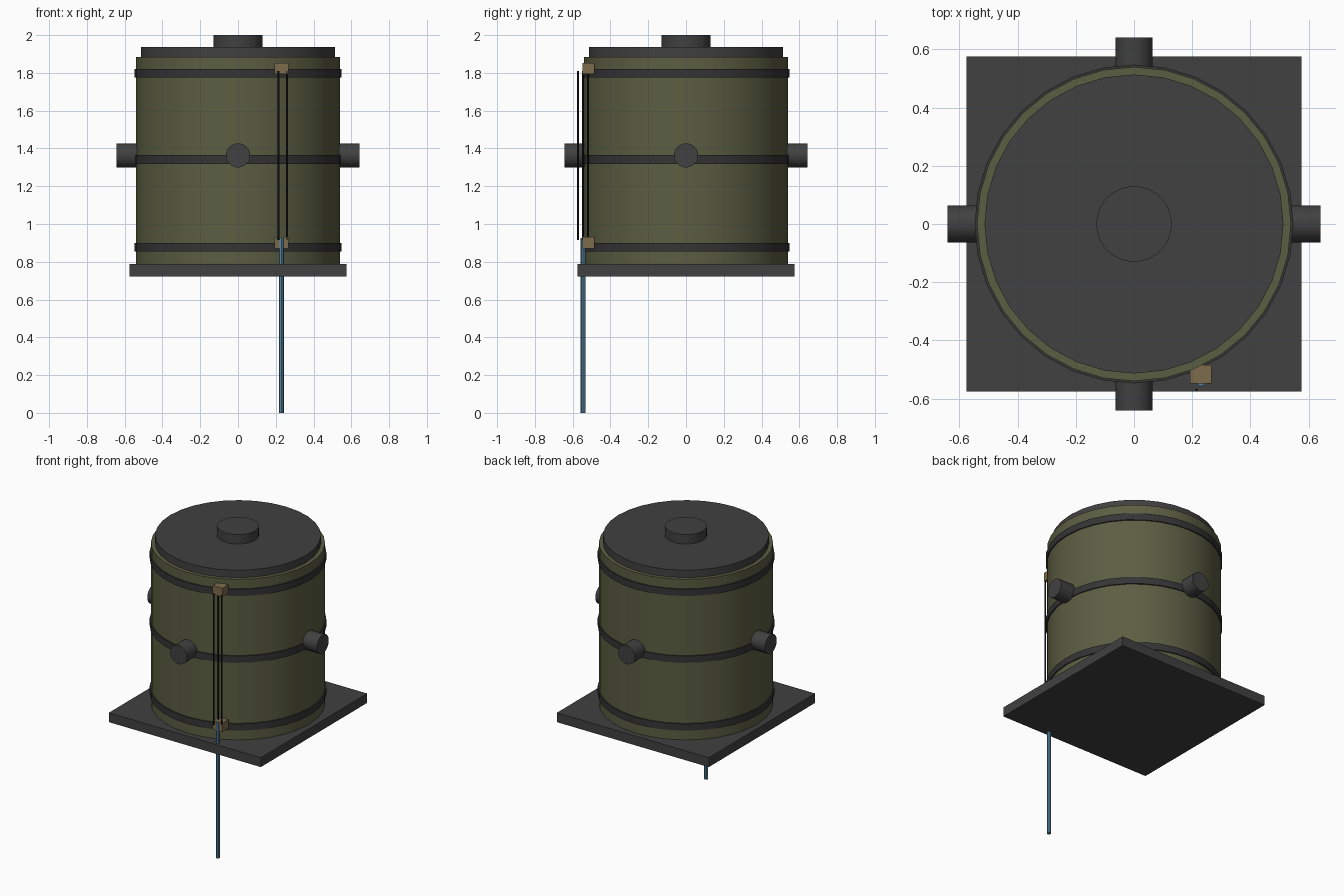
import bpy
import bmesh
import math
from mathutils import Matrix, Vector

cube = bpy.data.objects.get("Cube")
if cube:
    bpy.data.objects.remove(cube, do_unlink=True)


def material(name, *rgb):
    mat = bpy.data.materials.new(name)
    mat.use_nodes = True
    mat.diffuse_color = (*rgb, 1)
    mat.node_tree.nodes["Principled BSDF"].inputs["Base Color"].default_value = (*rgb, 1)
    return mat


OLIVE = material("olive paint", 0.105, 0.112, 0.055)
METAL = material("dark metal", 0.052, 0.052, 0.052)
BAND = material("band metal", 0.035, 0.035, 0.037)
BRASS = material("brass", 0.205, 0.15, 0.075)
WIRE = material("black wire", 0.011, 0.011, 0.012)
BLUE = material("blue rod", 0.09, 0.24, 0.36)


def finish(name, bm, mat, smooth=False):
    mesh = bpy.data.meshes.new(name)
    bm.to_mesh(mesh)
    bm.free()
    mesh.materials.append(mat)
    if smooth:
        mesh.shade_smooth()
        mesh.set_sharp_from_angle(angle=math.radians(30))
    obj = bpy.data.objects.new(name, mesh)
    bpy.context.collection.objects.link(obj)
    return obj


def cylinder(name, start, end, radius, mat, sides=32):
    """Capped cylinder running between two points."""
    start, end = Vector(start), Vector(end)
    axis = end - start
    turn = axis.to_track_quat("Z", "Y").to_matrix().to_4x4()
    bm = bmesh.new()
    bmesh.ops.create_cone(bm, cap_ends=True, segments=sides, radius1=radius,
                          radius2=radius, depth=axis.length,
                          matrix=Matrix.Translation((start + end) / 2) @ turn)
    return finish(name, bm, mat, True)


def upright(name, x, y, bottom, top, radius, mat, sides=32):
    return cylinder(name, (x, y, bottom), (x, y, top), radius, mat, sides)


def box(name, center, size, mat):
    bm = bmesh.new()
    bmesh.ops.create_cube(bm, size=1, matrix=Matrix.Translation(center)
                          @ Matrix.Diagonal((*size, 1)))
    return finish(name, bm, mat)


# Tank body on its square plate
box("base_plate", (0, 0, 0.755), (1.15, 1.15, 0.064), METAL)
upright("tank_body", 0, 0, 0.78, 1.885, 0.54, OLIVE)
upright("lid", 0, 0, 1.87, 1.936, 0.514, METAL)
upright("lid_cap", 0, 0, 1.93, 2.0, 0.13, METAL)

# Reinforcing bands
for label, z in (("lower", 0.877), ("middle", 1.341), ("upper", 1.798)):
    upright(label + "_band", 0, 0, z - 0.023, z + 0.023, 0.548, BAND)

# Four side ports
for label, dx, dy in (("left", 1, 0), ("right", -1, 0), ("back", 0, 1), ("front", 0, -1)):
    cylinder(label + "_port", (dx * 0.45, dy * 0.45, 1.363),
             (dx * 0.642, dy * 0.642, 1.363), 0.064, METAL, 24)

# Gauge: two brackets, three wires around the axis and a hanging rod
GX, GY = 0.23, -0.545
for label, z in (("lower", 0.901), ("upper", 1.823)):
    box(label + "_bracket", (GX, -0.517, z), (0.074, 0.064, 0.06), BRASS)
for i in range(3):
    a = math.tau * i / 3
    upright(f"gauge_wire_{i + 1}", GX + 0.03 * math.cos(a), GY + 0.03 * math.sin(a),
            0.915, 1.81, 0.005, WIRE, 8)
upright("hanging_rod", GX, GY, 0, 0.927, 0.013, BLUE, 8)
